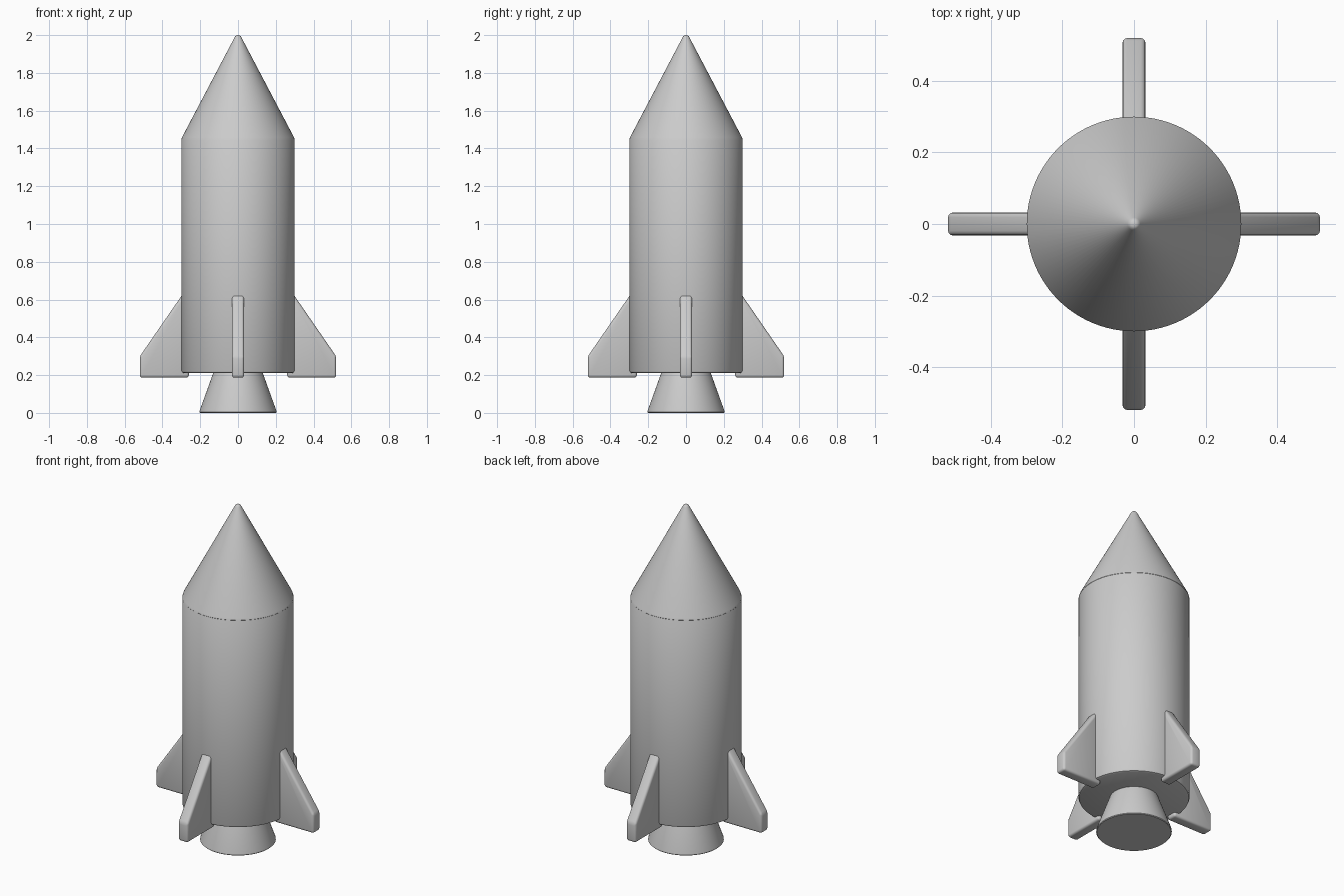
import bpy
import bmesh
import math
from mathutils import Matrix

cube = bpy.data.objects.get("Cube")
if cube:
    bpy.data.objects.remove(cube, do_unlink=True)

grey = bpy.data.materials.new("plain_grey")
grey.use_nodes = True
COLOUR = (0.6, 0.6, 0.6, 1)
grey.diffuse_color = COLOUR
grey.node_tree.nodes["Principled BSDF"].inputs["Base Color"].default_value = COLOUR


def finish(name, bm):
    """Turn a bmesh into a smooth-shaded grey object."""
    bmesh.ops.recalc_face_normals(bm, faces=bm.faces)
    mesh = bpy.data.meshes.new(name)
    bm.to_mesh(mesh)
    bm.free()
    obj = bpy.data.objects.new(name, mesh)
    bpy.context.collection.objects.link(obj)
    mesh.materials.append(grey)
    bpy.ops.object.select_all(action="DESELECT")
    obj.select_set(True)
    bpy.context.view_layer.objects.active = obj
    bpy.ops.object.shade_smooth_by_angle(angle=math.radians(35))
    return obj


def lathe(name, profile, sides=96):
    """Spin a (radius, height) profile around the z axis."""
    bm = bmesh.new()
    verts = [bm.verts.new((r, 0, z)) for r, z in profile]
    edges = [bm.edges.new(pair) for pair in zip(verts, verts[1:])]
    bmesh.ops.spin(bm, geom=verts + edges, axis=(0, 0, 1), cent=(0, 0, 0),
                   angle=math.tau, steps=sides, use_duplicate=False)
    bmesh.ops.remove_doubles(bm, verts=bm.verts, dist=0.0005)
    return finish(name, bm)


# Body with softly rounded lower rim
lathe("body", [(0, 0.21), (0.287, 0.21), (0.296, 0.214), (0.3, 0.223),
               (0.3, 1.445), (0.297, 1.45), (0, 1.45)])

# Nose cone with rounded tip
lathe("nose_cone", [(0, 1.443), (0.297, 1.443), (0.3, 1.448), (0.297, 1.458),
                    (0.018, 1.988), (0.014, 1.995), (0.008, 1.999), (0, 2.0)])

# Engine nozzle, closed at the bottom
lathe("nozzle", [(0, 0), (0.2, 0), (0.204, 0.004), (0.203, 0.012),
                 (0.128, 0.22), (0, 0.22)])

# Four rounded fins
FIN = [(0.26, 0.187), (0.52, 0.187), (0.52, 0.299), (0.285, 0.64), (0.26, 0.64)]
for i, side in enumerate(("left", "back", "right", "front")):
    bm = bmesh.new()
    face = bm.faces.new([bm.verts.new((x, -0.032, z)) for x, z in FIN])
    grown = bmesh.ops.extrude_face_region(bm, geom=[face])
    top = [g for g in grown["geom"] if isinstance(g, bmesh.types.BMVert)]
    bmesh.ops.translate(bm, verts=top, vec=(0, 0.064, 0))
    bmesh.ops.recalc_face_normals(bm, faces=bm.faces)
    bmesh.ops.bevel(bm, geom=bm.edges[:], offset=0.013, segments=3,
                    profile=0.5, affect="EDGES")
    bmesh.ops.transform(bm, verts=bm.verts,
                        matrix=Matrix.Rotation(i * math.pi / 2, 4, "Z"))
    finish(side + "_fin", bm)
